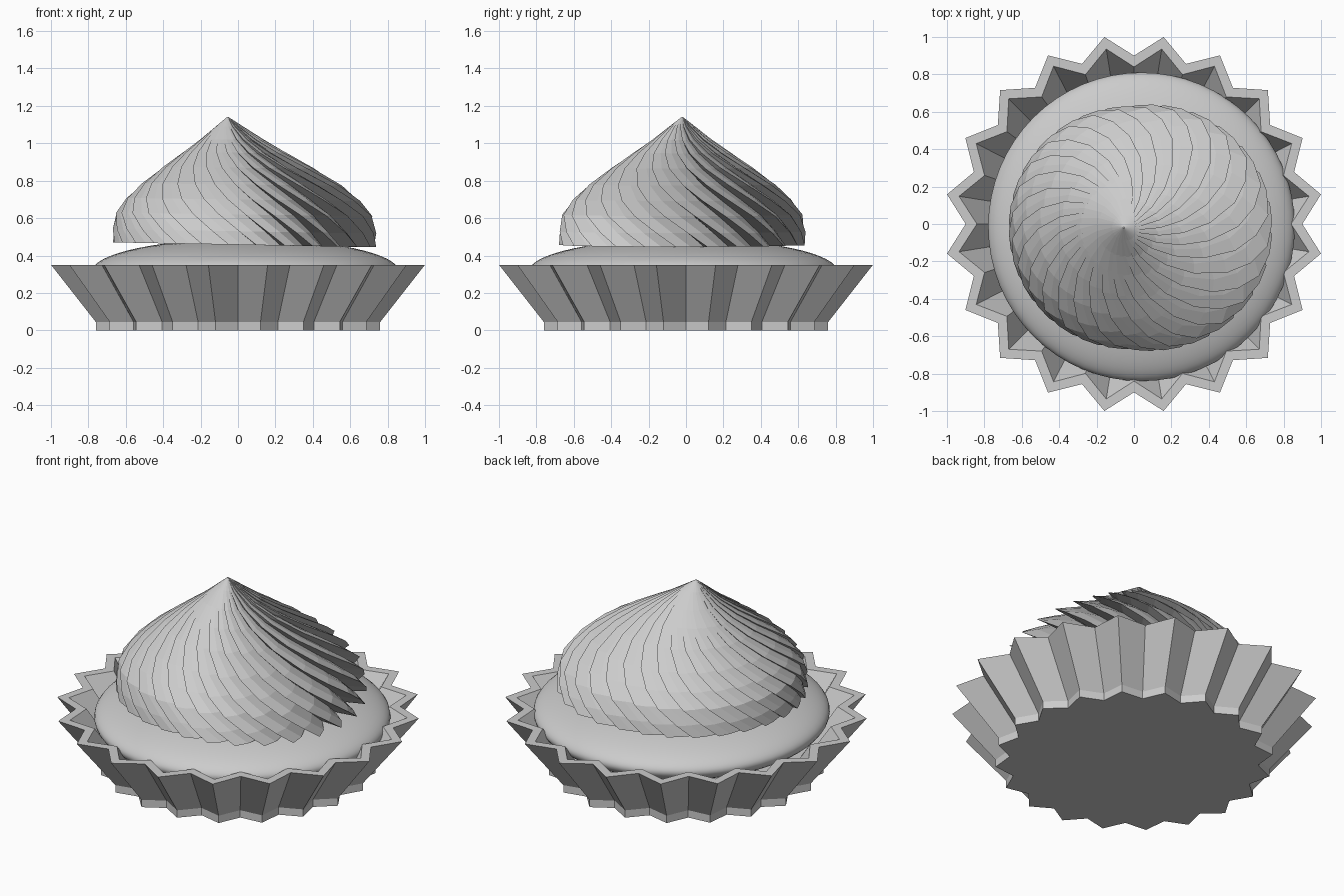
import bpy, bmesh
from math import sin, cos, pi, radians

cube = bpy.data.objects.get("Cube")
if cube:
    bpy.data.objects.remove(cube)

# One plain grey for everything
grey = bpy.data.materials.new("light_grey")
grey.use_nodes = True
colour = (0.6, 0.6, 0.6, 1)
grey.diffuse_color = colour
grey.node_tree.nodes["Principled BSDF"].inputs["Base Color"].default_value = colour


def loft(name, rings):
    """Skin a stack of closed rings and cap both ends."""
    bm = bmesh.new()
    loops = [[bm.verts.new(p) for p in ring] for ring in rings]
    n = len(loops[0])
    for a, b in zip(loops, loops[1:]):
        for i in range(n):
            j = (i + 1) % n
            bm.faces.new((a[i], a[j], b[j], b[i]))
    bm.faces.new(loops[0][::-1])
    bm.faces.new(loops[-1])
    bmesh.ops.recalc_face_normals(bm, faces=bm.faces)
    mesh = bpy.data.meshes.new(name)
    bm.to_mesh(mesh)
    bm.free()
    mesh.materials.append(grey)
    obj = bpy.data.objects.new(name, mesh)
    bpy.context.collection.objects.link(obj)
    return obj


# Pleated cup: star rings from the base, over the rim, down to the inner floor
PLEATS = 20


def star(tip, valley, z):
    ring = []
    for i in range(PLEATS * 2):
        a = pi * i / PLEATS
        r = tip if i % 2 else valley
        ring.append((r * cos(a), r * sin(a), z))
    return ring


loft("pleated_cup", [
    star(0.77, 0.69, 0), star(0.77, 0.69, 0.045),
    star(1.012, 0.90, 0.35), star(0.947, 0.84, 0.35),
    star(0.72, 0.64, 0.05)])

# Rounded filling
bpy.ops.mesh.primitive_uv_sphere_add(segments=64, ring_count=32, radius=1,
                                     location=(0.04, -0.015, 0.315))
filling = bpy.context.object
filling.name = "filling"
filling.scale = (0.82, 0.825, 0.175)
filling.data.materials.append(grey)
bpy.ops.object.shade_smooth()

# Swirled topping: overlapping ridges that twist outwards and flare to one side
RIDGES = 28
BASE_Z, TOP_Z, BASE_R = 0.458, 1.14, 0.62
profile = [(0.458, 0.62), (0.53, 0.62), (0.62, 0.605), (0.70, 0.55),
           (0.78, 0.47), (0.87, 0.355), (0.95, 0.245), (1.02, 0.15),
           (1.09, 0.065), (1.14, 0.004)]
# (position along one ridge, height above the groove)
tooth = [(0.0, 0.0), (-0.04, 1.0), (0.45, 0.6)]


def swirl_ring(z, radius):
    fall = (TOP_Z - z) / (TOP_Z - BASE_Z)
    centre_x = -0.055 + 0.035 * min(1, fall * 2)
    twist = radians(75) * fall
    ring = []
    for k in range(RIDGES):
        for along, height in tooth:
            a = 2 * pi * (k + along) / RIDGES + twist
            ridge = 0.03 + 0.11 * max(0, cos(a))
            r = radius + height * ridge * radius / BASE_R
            ring.append((centre_x + r * cos(a), -0.02 + r * sin(a),
                         z - 0.012 * fall * cos(a)))
    return ring


loft("swirled_topping", [swirl_ring(z, r) for z, r in profile])
